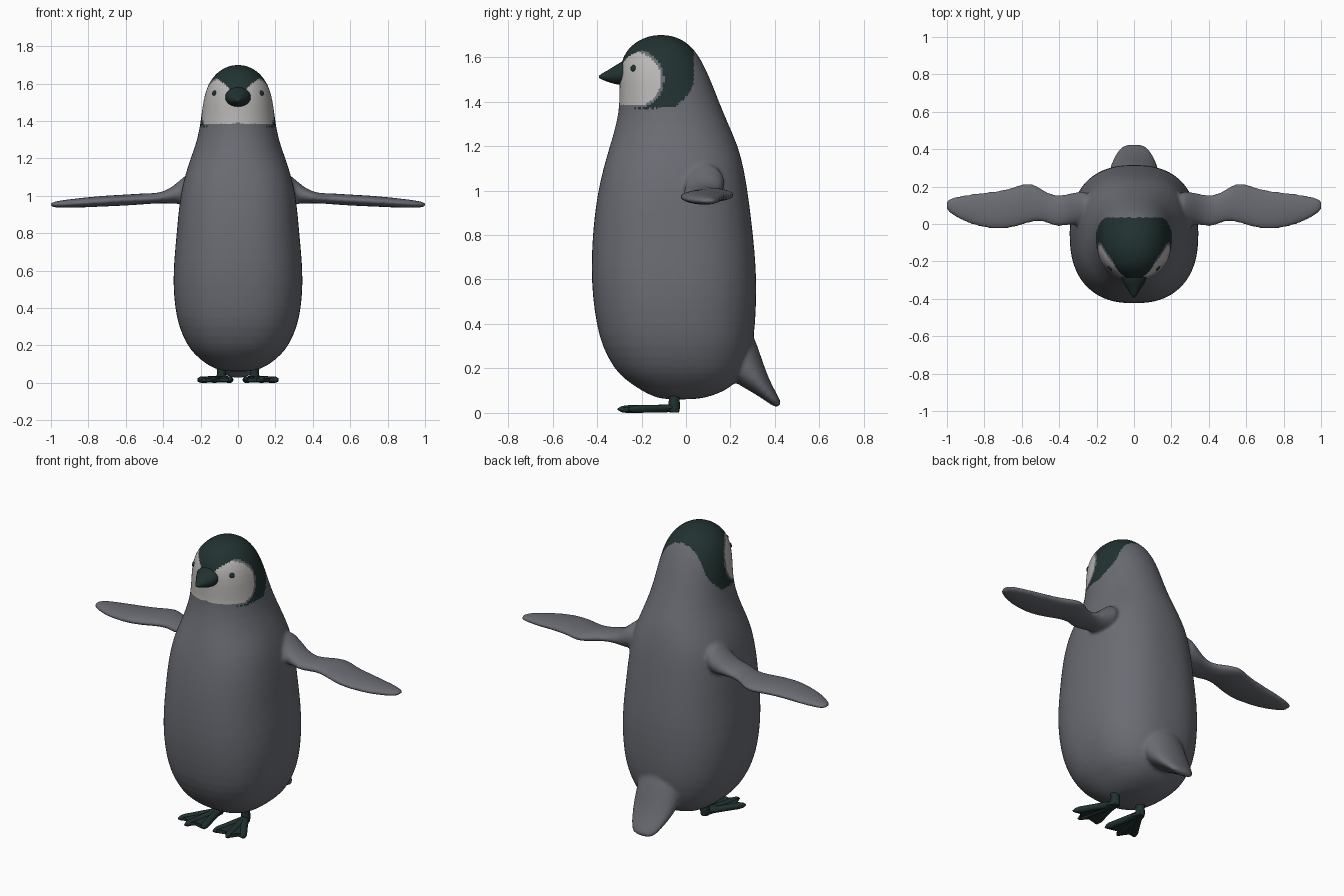
import bpy, bmesh, math
from mathutils import Vector
from mathutils.bvhtree import BVHTree

if "Cube" in bpy.data.objects:
    bpy.data.objects.remove(bpy.data.objects["Cube"])


def material(name, rgb):
    m = bpy.data.materials.new(name)
    m.diffuse_color = (*rgb, 1)
    m.use_nodes = True
    m.node_tree.nodes["Principled BSDF"].inputs["Base Color"].default_value = m.diffuse_color
    return m


GREY = material("slate grey", (0.145, 0.15, 0.172))
DARK = material("dark green black", (0.015, 0.032, 0.030))
PALE = material("pale face", (0.50, 0.485, 0.475))


def loft(bm, rings):
    """Closed skin through a list of rings of points."""
    loops = [[bm.verts.new(p) for p in r] for r in rings]
    n = len(loops[0])
    faces = [bm.faces.new(loops[0]), bm.faces.new(loops[-1])]
    for a, b in zip(loops, loops[1:]):
        for i in range(n):
            j = (i + 1) % n
            faces.append(bm.faces.new((a[i], a[j], b[j], b[i])))
    bmesh.ops.recalc_face_normals(bm, faces=faces)


def oval(centre, u, v, n=16, power=2.0):
    """Superellipse ring spanned by the half-axes u and v."""
    centre, u, v = Vector(centre), Vector(u), Vector(v)
    pts = []
    for i in range(n):
        t = 2 * math.pi * i / n
        c, s = math.cos(t), math.sin(t)
        pts.append(centre + u * math.copysign(abs(c) ** (2 / power), c)
                   + v * math.copysign(abs(s) ** (2 / power), s))
    return pts


def make(name, bm, mats, smooth=True):
    me = bpy.data.meshes.new(name)
    bm.to_mesh(me)
    bm.free()
    for m in mats:
        me.materials.append(m)
    for p in me.polygons:
        p.use_smooth = smooth
    ob = bpy.data.objects.new(name, me)
    bpy.context.collection.objects.link(ob)
    return ob


# Torso and head: height, front y, back y, half width
TORSO = [
    (0.06, -0.10, 0.05, 0.07), (0.075, -0.15, 0.11, 0.12), (0.10, -0.20, 0.18, 0.17),
    (0.15, -0.275, 0.24, 0.23), (0.20, -0.325, 0.27, 0.272), (0.30, -0.378, 0.30, 0.317),
    (0.40, -0.403, 0.312, 0.337), (0.52, -0.42, 0.317, 0.347), (0.65, -0.427, 0.316, 0.343),
    (0.80, -0.42, 0.302, 0.328), (0.90, -0.41, 0.29, 0.32), (1.00, -0.395, 0.277, 0.308),
    (1.10, -0.372, 0.26, 0.287), (1.20, -0.343, 0.235, 0.254), (1.30, -0.312, 0.19, 0.217),
    (1.40, -0.297, 0.148, 0.199), (1.50, -0.302, 0.11, 0.188), (1.58, -0.292, 0.073, 0.168),
    (1.63, -0.268, 0.04, 0.138), (1.67, -0.225, 0.0, 0.10), (1.692, -0.175, -0.05, 0.055),
    (1.70, -0.135, -0.09, 0.02)]
bm = bmesh.new()
loft(bm, [oval((0, (f + b) / 2, z), (w, 0, 0), (0, (b - f) / 2, 0), 48,
               2.4 if z < 1.15 else 2.1) for z, f, b, w in TORSO])

# Flippers: distance out, front y, back y, height, half thickness
FLIPPER = [
    (0.22, -0.03, 0.19, 1.06, 0.11), (0.32, 0.0, 0.17, 1.015, 0.06),
    (0.37, -0.012, 0.158, 0.997, 0.038), (0.43, -0.018, 0.155, 0.987, 0.027),
    (0.49, 0.02, 0.185, 0.985, 0.030), (0.56, 0.005, 0.238, 0.98, 0.030),
    (0.65, -0.026, 0.193, 0.975, 0.030), (0.75, -0.036, 0.177, 0.97, 0.029),
    (0.88, -0.004, 0.162, 0.96, 0.025), (0.965, 0.04, 0.147, 0.955, 0.019),
    (1.008, 0.075, 0.128, 0.952, 0.011)]
for s in (1, -1):
    loft(bm, [oval((s * x, (f + b) / 2, z), (0, (b - f) / 2, 0), (0, 0, t))
              for x, f, b, z, t in FLIPPER])

# Tail: y, z, half width, half thickness
TAIL = [(0.18, 0.39, 0.14, 0.11), (0.25, 0.22, 0.14, 0.10), (0.31, 0.15, 0.127, 0.062),
        (0.36, 0.095, 0.105, 0.038), (0.402, 0.05, 0.08, 0.024), (0.42, 0.03, 0.05, 0.014)]
loft(bm, [oval((0, y, z), (w, 0, 0), (0, 0.81 * t, 0.58 * t), 20) for y, z, w, t in TAIL])
body = make("body", bm, (GREY, DARK, PALE))

# Fuse torso, flippers and tail into one soft skin
sub = body.modifiers.new("round", 'SUBSURF')
sub.levels = 1
rem = body.modifiers.new("fuse", 'REMESH')
rem.mode, rem.voxel_size, rem.use_smooth_shade = 'VOXEL', 0.01, True
soft = body.modifiers.new("soften", 'SMOOTH')
soft.factor, soft.iterations = 0.5, 6
dg = bpy.context.evaluated_depsgraph_get()
skin = bpy.data.meshes.new_from_object(body.evaluated_get(dg))
body.modifiers.clear()
body.data = skin
skin.materials.clear()
for m in (GREY, DARK, PALE):
    skin.materials.append(m)


def head_colour(x, y, z):
    """0 grey, 1 dark cap, 2 pale face."""
    if z < 1.37:
        return 0
    back = 0.035 - 0.095 * (max(0, 1.5 - z) / 0.13) ** 2
    r = math.hypot(max(0, y + 0.235), z - 1.5)
    # dark blaze running from the crown to the beak
    blaze = 0 if z < 1.49 else 0.04 + 0.06 * max(0, (z - 1.56) / 0.06) ** 1.5
    if y < -0.2 and abs(x) < blaze:
        return 1
    if r < 0.123:
        return 2 if z > 1.388 else 0
    if r < 0.136 and y > -0.2:
        return 0
    return 1 if y < back and r > 0.13 else 0


for p in skin.polygons:
    p.material_index = head_colour(*p.center)
    p.use_smooth = True

# Beak
bm = bmesh.new()
loft(bm, [oval((0, y, z), (w, 0, 0), (0, 0, h), 24) for y, z, w, h in (
    (-0.24, 1.535, 0.066, 0.055), (-0.29, 1.527, 0.068, 0.052), (-0.32, 1.520, 0.054, 0.041),
    (-0.35, 1.515, 0.034, 0.027), (-0.375, 1.513, 0.018, 0.015), (-0.392, 1.511, 0.006, 0.005))])
make("beak", bm, [DARK])

# Eyes, set on the skin
tree = BVHTree.FromPolygons([v.co for v in skin.vertices],
                            [tuple(p.vertices) for p in skin.polygons])
for s, side in ((1, "left"), (-1, "right")):
    hit, normal, _, _ = tree.ray_cast(Vector((s * 0.127, -1, 1.55)), Vector((0, 1, 0)))
    bm = bmesh.new()
    bmesh.ops.create_uvsphere(bm, u_segments=16, v_segments=8, radius=0.015)
    eye = make(side + "_eye", bm, [DARK])
    eye.location = hit
    eye.scale = (1, 1, 0.5)
    eye.rotation_euler = normal.to_track_quat('Z', 'Y').to_euler()

# Webbed feet with toes and legs
WEB = [(0.07, -0.035), (0.105, -0.035), (0.135, -0.12), (0.21, -0.25), (0.172, -0.245),
       (0.135, -0.295), (0.10, -0.26), (0.04, -0.275), (0.06, -0.12)]
TOES = [(0.212, -0.255), (0.137, -0.302), (0.036, -0.28)]
for s, side in ((1, "left"), (-1, "right")):
    bm = bmesh.new()
    loft(bm, [[(s * x, y, z) for x, y in WEB] for z in (0.008, 0.028)])
    heel = Vector((s * 0.088, -0.06, 0.022))
    for x, y in TOES:
        tip = Vector((s * x, y, 0.018))
        d = (tip - heel).normalized()
        across = d.cross(Vector((0, 0, 1))).normalized()
        rings = []
        for k, r in ((0, 0.022), (0.5, 0.02), (0.85, 0.02), (0.95, 0.014), (1.02, 0.004)):
            rings.append(oval(heel.lerp(tip, k), across * r, (0, 0, min(r, 0.018)), 10))
        loft(bm, rings)
    loft(bm, [oval((s * 0.088, -0.053, z), (r, 0, 0), (0, r, 0), 12)
              for z, r in ((0.004, 0.022), (0.03, 0.027), (0.06, 0.024), (0.12, 0.032))])
    low = min(v.co.z for v in bm.verts)
    bmesh.ops.translate(bm, verts=bm.verts, vec=(0, 0, -low))
    foot = make(side + "_foot", bm, [DARK])
    bpy.ops.object.select_all(action='DESELECT')
    foot.select_set(True)
    bpy.context.view_layer.objects.active = foot
    bpy.ops.object.shade_smooth_by_angle(angle=math.radians(40))
